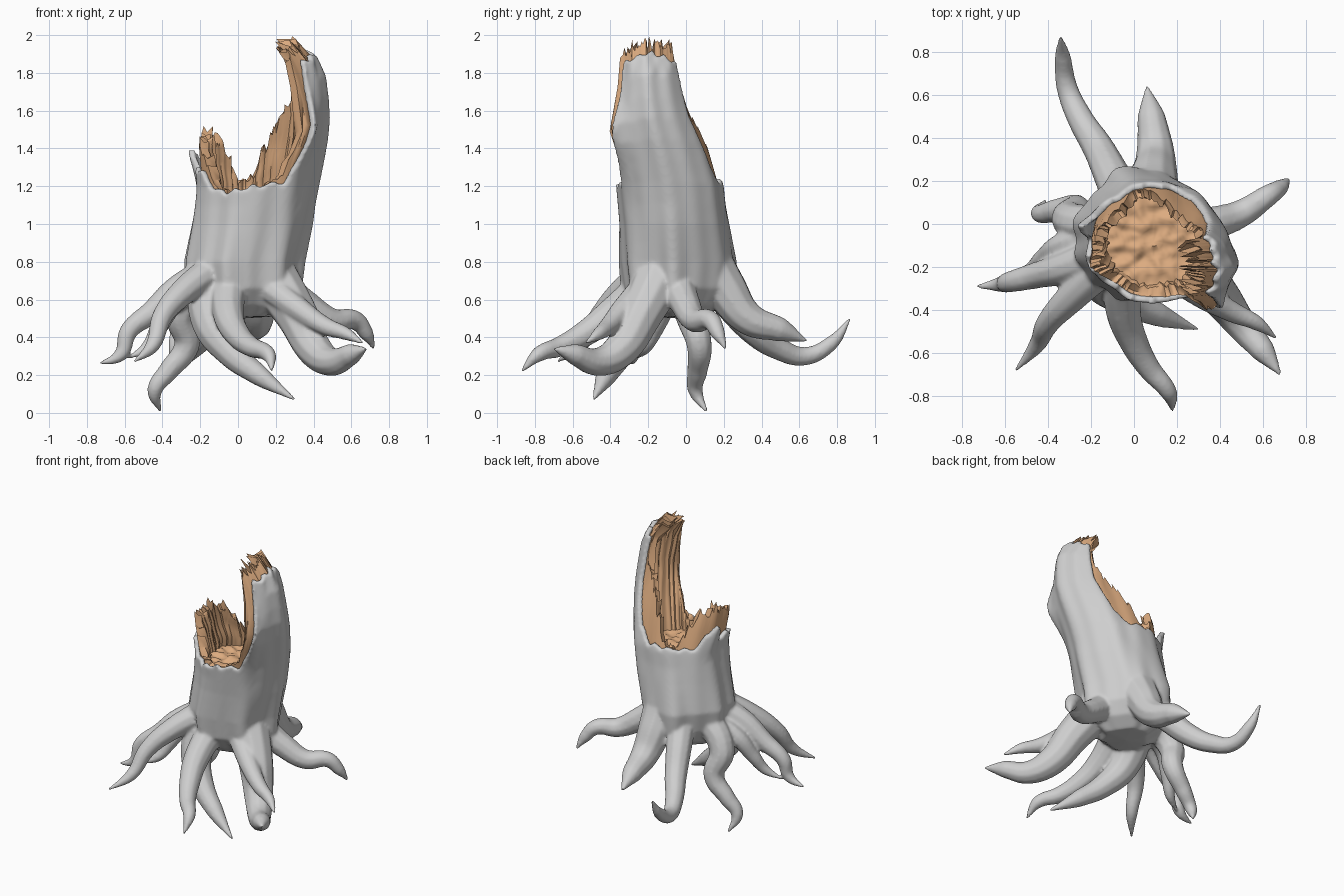
import bpy, bmesh, math, random
from mathutils import Vector, noise

random.seed(4)
cube = bpy.data.objects.get("Cube")
if cube:
    bpy.data.objects.remove(cube, do_unlink=True)


def material(name, colour):
    mat = bpy.data.materials.new(name)
    mat.use_nodes = True
    mat.diffuse_color = colour
    mat.node_tree.nodes["Principled BSDF"].inputs["Base Color"].default_value = colour
    return mat


bark_mat = material("grey bark", (0.62, 0.62, 0.62, 1))
wood_mat = material("raw wood", (0.72, 0.41, 0.215, 1))

# Trunk sections: height, centre x, centre y, radius x, radius y
SECTIONS = [
    (.50, .03, -.05, .12, .12), (.57, .03, -.05, .22, .21), (.66, .03, -.05, .27, .27),
    (.80, .03, -.05, .295, .29), (1.0, .07, -.065, .31, .285), (1.2, .10, -.085, .32, .285),
    (1.4, .11, -.13, .35, .27), (1.5, .12, -.16, .355, .26), (1.6, .13, -.18, .35, .235),
    (1.85, .10, -.20, .35, .21), (2.0, 0, -.20, .31, .20)]

# Rim heights by angle in degrees (0 is +x, 90 is the back)
BARK_RIM = [(-90, 1.21), (-62, 1.22), (-54, 1.34), (-47, 1.56), (-42, 1.85), (0, 1.91),
            (45, 1.86), (52, 1.54), (59, 1.32), (70, 1.23), (140, 1.23), (157, 1.41),
            (172, 1.27), (200, 1.3), (222, 1.19), (245, 1.17), (270, 1.21)]
WOOD_RIM = [(-90, 1.19), (-64, 1.24), (-58, 1.4), (-52, 1.84), (-44, 1.93), (0, 1.96),
            (44, 1.93), (50, 1.74), (58, 1.65), (67, 1.62), (72, 1.55), (80, 1.45),
            (88, 1.39), (93, 1.25), (115, 1.22), (126, 1.36), (136, 1.47), (178, 1.48),
            (200, 1.39), (218, 1.21), (245, 1.15), (270, 1.19)]

# Directions in which the foot of the trunk swells into a root
ROOT_ANGLES = (-48, -5, 72, 96, 112, 172, 200, 228, 252)


def table(rows, key):
    """Linear lookup; returns the list of values at key."""
    key = min(max(key, rows[0][0]), rows[-1][0])
    for a, b in zip(rows, rows[1:]):
        if key <= b[0]:
            t = (key - a[0]) / (b[0] - a[0])
            return [p + (q - p) * t for p, q in zip(a[1:], b[1:])]


def bump(value, centre, width):
    return math.exp(-((value - centre) / width) ** 2)


def trunk_point(deg, z, scale):
    cx, cy, rx, ry = table(SECTIONS, z)
    a = math.radians(deg)
    flute = 1 + .02 * math.sin(7 * a + 1.5 * z) + .012 * math.sin(13 * a + 2)
    swell = max(0, 1.1 - z) / .4
    flute += .12 * swell * sum(bump(deg, r, 11) for r in ROOT_ANGLES)
    flute += .24 * bump(deg, -52, 16) * bump(z, 1.5, .16)
    s = scale * flute
    return (cx + rx * s * math.cos(a), cy + ry * s * math.sin(a), z)


def loft(name, columns, mat):
    """Closed skin from columns of points that share their two end points."""
    bm = bmesh.new()
    first, last = bm.verts.new(columns[0][0]), bm.verts.new(columns[0][-1])
    grid = [[bm.verts.new(p) for p in col[1:-1]] for col in columns]
    for i, col in enumerate(grid):
        prev = grid[i - 1]
        bm.faces.new((first, prev[0], col[0]))
        bm.faces.new((last, col[-1], prev[-1]))
        for j in range(len(col) - 1):
            bm.faces.new((prev[j], prev[j + 1], col[j + 1], col[j]))
    bmesh.ops.recalc_face_normals(bm, faces=bm.faces)
    mesh = bpy.data.meshes.new(name)
    bm.to_mesh(mesh)
    bm.free()
    mesh.materials.append(mat)
    obj = bpy.data.objects.new(name, mesh)
    bpy.context.collection.objects.link(obj)
    return obj


def bark_column(deg):
    rim = table(BARK_RIM, deg)[0] + .012 * math.sin(deg * .31) + random.uniform(-.008, .008)
    splinter = max(0, 1 - abs(deg - 157) / 18)

    def point(z, scale):
        return trunk_point(deg, z, scale + .17 * splinter * max(0, z - 1.15) / .25)

    col = [(.03, -.05, .5)]
    col += [point(z, 1) for z in (.51, .57, .66, .73, .8, .9, 1.0)]
    col += [point(1.0 + (rim - 1.0) * k / 8, 1) for k in range(1, 9)]
    col += [point(rim - (rim - 1.0) * k / 8, .89) for k in range(9)]
    return col + [(.07, -.065, 1.0)]


def rough(p, size, depth):
    """Lumpy value that varies smoothly over the surface."""
    return depth * noise.noise(Vector(p) * size)


def wood_column(deg):
    # Torn fibres: every column has its own height
    base = table(WOOD_RIM, deg)[0]
    jag = .015 + .03 * min(1, max(0, (base - 1.2) / .2))
    rim = min(1.995, base + random.uniform(-jag, jag))
    inner_rim = max(1.17, rim - random.uniform(0, jag))
    fibre = .75 + rough((deg * .2, 0, 0), 1, .06) + random.uniform(-.008, .008)
    col = [(.07, -.065, 1.02)]
    col += [trunk_point(deg, 1.04 + (rim - 1.04) * k / 7, .905) for k in range(8)]
    col.append(trunk_point(deg, rim - random.uniform(0, jag), .84))
    for k in range(9):
        # The top of the tall side curls in over the hollow
        z = inner_rim + (1.15 - inner_rim) * k / 8
        inner = fibre - 1.2 * max(0, z - 1.83) - .006 * k
        lump = rough(trunk_point(deg, z, inner), 11, .04)
        col.append(trunk_point(deg, z, inner + lump))
    # Lumpy floor of the hollow
    for k in range(10):
        p = trunk_point(deg, 1.15, .62 - .06 * k)
        col.append((p[0], p[1], 1.15 + rough(p, 22, .022)))
    return col + [(.09, -.085, 1.15)]


def around(count):
    return [-90 + 360 * i / count for i in range(count)]


trunk = loft("trunk_and_roots", [bark_column(d) for d in around(120)], bark_mat)
wood = loft("broken_wood_core", [wood_column(d) for d in around(150)], wood_mat)

roots = []


def root(name, radius, *points):
    """Tapered root that follows a smooth path through the points."""
    curve = bpy.data.curves.new(name, "CURVE")
    curve.dimensions = "3D"
    curve.bevel_depth = 1
    curve.bevel_resolution = 3
    curve.resolution_u = 8
    curve.use_fill_caps = True
    spline = curve.splines.new("BEZIER")
    spline.bezier_points.add(len(points) - 1)
    for i, (bp, p) in enumerate(zip(spline.bezier_points, points)):
        bp.co = p
        bp.handle_left_type = bp.handle_right_type = "AUTO"
        t = i / (len(points) - 1)
        bp.radius = radius * (1 - .72 * t ** .8) if t < 1 else .009
    obj = bpy.data.objects.new(name, curve)
    bpy.context.collection.objects.link(obj)
    roots.append(obj)


root("back_long_root", .105, (-.02, .05, .8), (-.1, .22, .59), (-.17, .36, .43),
     (-.25, .49, .34), (-.31, .63, .3), (-.33, .77, .37), (-.34, .87, .5))
root("back_thick_root", .155, (.08, .05, .9), (.09, .2, .67), (.1, .33, .5),
     (.08, .5, .44), (.06, .64, .38))
root("left_root", .10, (.16, -.06, .72), (.36, 0, .57), (.5, .05, .49),
     (.62, .13, .49), (.68, .17, .42), (.72, .21, .34))
root("left_front_thin_root", .085, (.12, -.18, .7), (.32, -.33, .55), (.46, -.41, .46),
     (.57, -.46, .42), (.66, -.53, .37))
root("left_front_thick_root", .145, (.14, -.11, .78), (.31, -.24, .52), (.41, -.35, .33),
     (.5, -.47, .27), (.6, -.59, .31), (.68, -.7, .34))
root("front_root", .105, (-.03, -.14, .74), (-.05, -.4, .52), (0, -.55, .41),
     (.07, -.67, .35), (.16, -.78, .31), (.18, -.87, .22))
root("front_low_root", .135, (-.14, -.15, .7), (-.14, -.27, .47), (-.04, -.35, .32),
     (.11, -.42, .2), (.3, -.49, .07))
root("right_front_root", .095, (-.09, -.15, .78), (-.29, -.34, .64), (-.4, -.46, .51),
     (-.45, -.56, .36), (-.55, -.68, .27))
root("right_root", .095, (-.08, -.1, .77), (-.31, -.2, .66), (-.46, -.24, .53),
     (-.58, -.27, .43), (-.62, -.28, .31), (-.73, -.29, .26))
root("right_short_root", .08, (-.1, -.05, .7), (-.33, -.1, .59), (-.42, -.16, .45),
     (-.48, -.21, .35), (-.58, -.26, .29))
root("right_back_low_root", .105, (-.1, -.02, .76), (-.3, .02, .53), (-.27, .07, .36),
     (-.37, .06, .22), (-.44, .05, .12), (-.41, .11, .005))

# Fuse the roots into the trunk and soften the joins
bpy.ops.object.select_all(action="DESELECT")
for obj in roots:
    obj.select_set(True)
bpy.context.view_layer.objects.active = roots[0]
bpy.ops.object.convert(target="MESH")
trunk.select_set(True)
bpy.context.view_layer.objects.active = trunk
bpy.ops.object.join()
trunk.data.materials.clear()
trunk.data.materials.append(bark_mat)
remesh = trunk.modifiers.new("fuse", "REMESH")
remesh.mode = "VOXEL"
remesh.voxel_size = .01
smooth = trunk.modifiers.new("soften", "SMOOTH")
smooth.factor = .5
smooth.iterations = 8
bpy.ops.object.convert(target="MESH")
for poly in trunk.data.polygons:
    poly.material_index = 0
wood.select_set(True)
bpy.ops.object.shade_smooth_by_angle(angle=math.radians(50))
